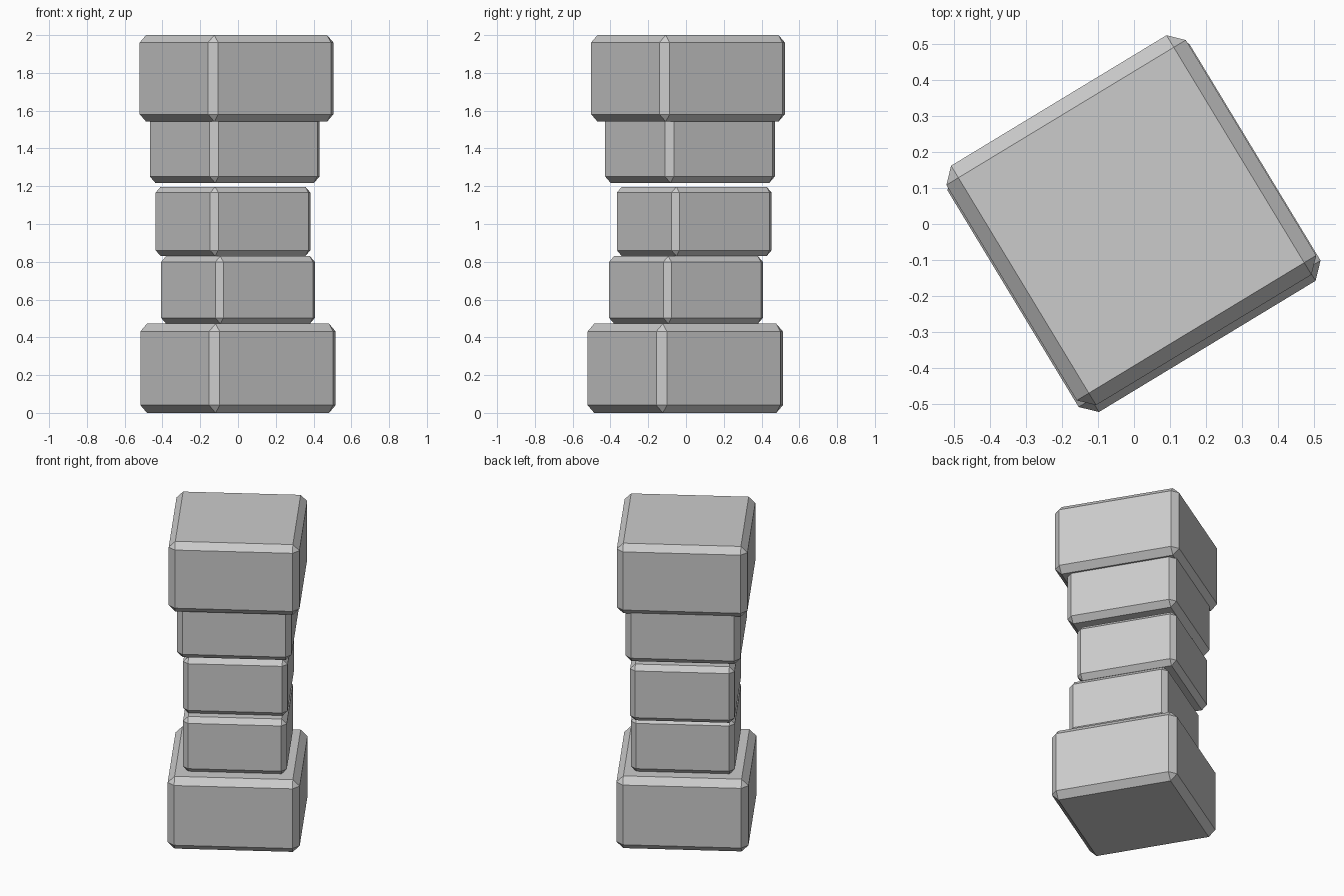
import bpy, math

if "Cube" in bpy.data.objects:
    bpy.data.objects.remove(bpy.data.objects["Cube"])

ANGLE = math.radians(31.2)

# name, centre x, centre y, side, bottom z, top z, chamfer
BLOCKS = [
    ("base_block",        0.0,    -0.004, 0.784, 0.0,   0.472, 0.041),
    ("lower_shaft_block", 0.0,     0.0,   0.616, 0.472, 0.83,  0.031),
    ("middle_block",     -0.0265,  0.0435, 0.62, 0.83,  1.197, 0.031),
    ("upper_shaft_block", -0.0175, 0.021, 0.681, 1.217, 1.626, 0.035),
    ("cap_block",        -0.0075,  0.0105, 0.776, 1.542, 2.0,  0.039),
]


def chamfered_block(name, x, y, side, z0, z1, chamfer):
    bpy.ops.mesh.primitive_cube_add(size=1, location=(x, y, (z0 + z1) / 2))
    block = bpy.context.object
    block.name = name
    block.scale = (side, side, z1 - z0)
    bpy.ops.object.transform_apply(location=False, rotation=False, scale=True)
    block.rotation_euler.z = ANGLE
    bevel = block.modifiers.new("chamfer", 'BEVEL')
    bevel.width = chamfer
    bevel.segments = 1
    bevel.limit_method = 'NONE'
    return block


# Stack of chamfered stone blocks
for spec in BLOCKS:
    chamfered_block(*spec)
